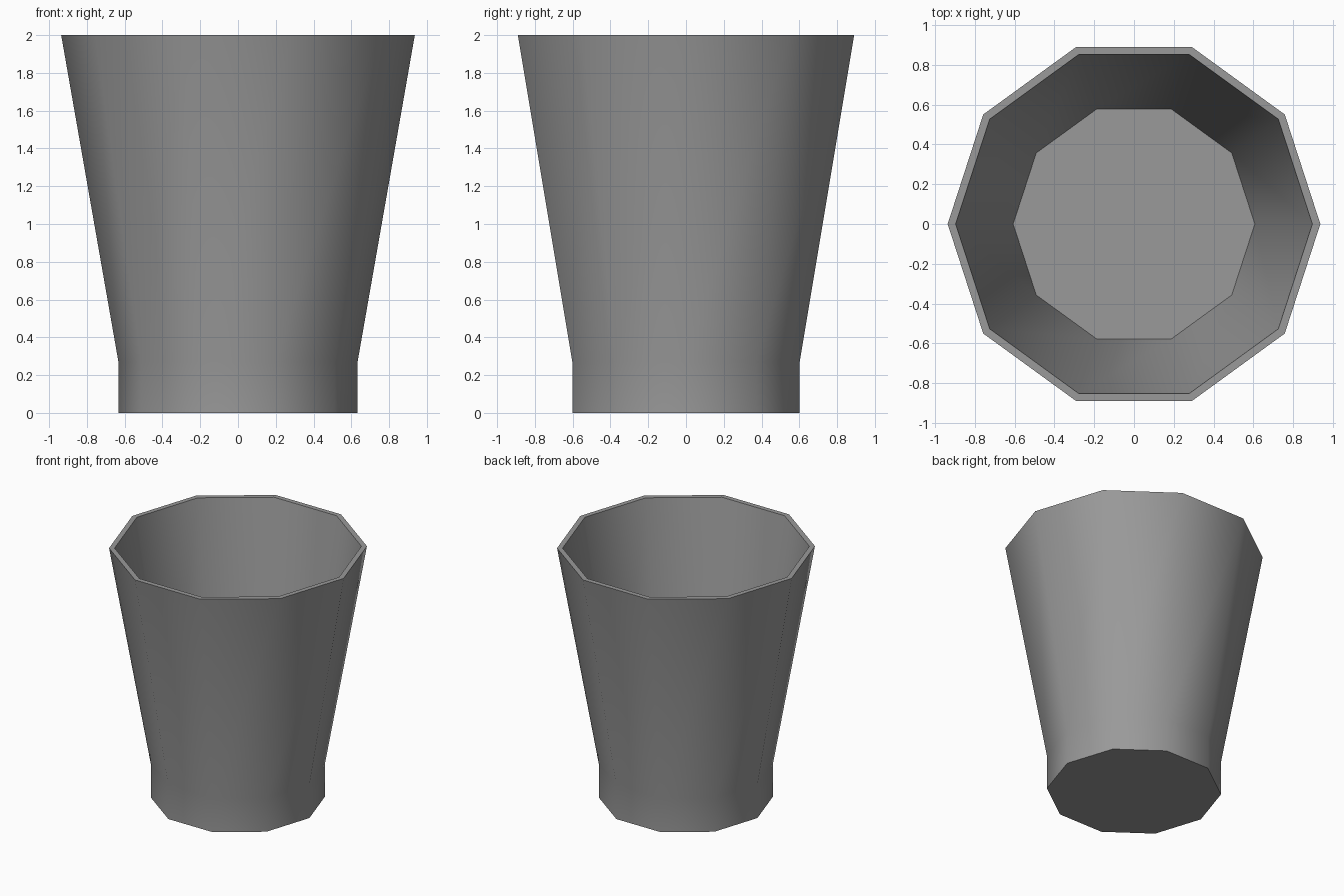
import bpy
import bmesh
import math

cube = bpy.data.objects.get("Cube")
if cube:
    bpy.data.objects.remove(cube, do_unlink=True)

SIDES = 10

# Grey material
grey = bpy.data.materials.new("mid grey")
grey.use_nodes = True
colour = (0.32, 0.32, 0.32, 1.0)
grey.diffuse_color = colour
grey.node_tree.nodes["Principled BSDF"].inputs["Base Color"].default_value = colour

# Cup profile (radius, height): foot, flared outside, rim, inside wall
profile = [(0.633, 0.0), (0.633, 0.27), (0.936, 2.0), (0.896, 2.0), (0.607, 0.32)]

bm = bmesh.new()
rings = []
for radius, height in profile:
    ring = []
    for i in range(SIDES):
        a = math.tau * i / SIDES
        ring.append(bm.verts.new((radius * math.cos(a), radius * math.sin(a), height)))
    rings.append(ring)

# Walls and rim
for low, high in zip(rings, rings[1:]):
    for i in range(SIDES):
        j = (i + 1) % SIDES
        bm.faces.new((low[i], low[j], high[j], high[i]))

# Underside and inner floor
bm.faces.new(rings[0][::-1])
bm.faces.new(rings[-1])

mesh = bpy.data.meshes.new("cup")
bm.to_mesh(mesh)
bm.free()
mesh.materials.append(grey)
cup = bpy.data.objects.new("cup", mesh)
bpy.context.collection.objects.link(cup)

# Smooth walls with sharp rim and base edges
bpy.ops.object.select_all(action="DESELECT")
cup.select_set(True)
bpy.context.view_layer.objects.active = cup
bpy.ops.object.shade_smooth_by_angle(angle=math.radians(50))
